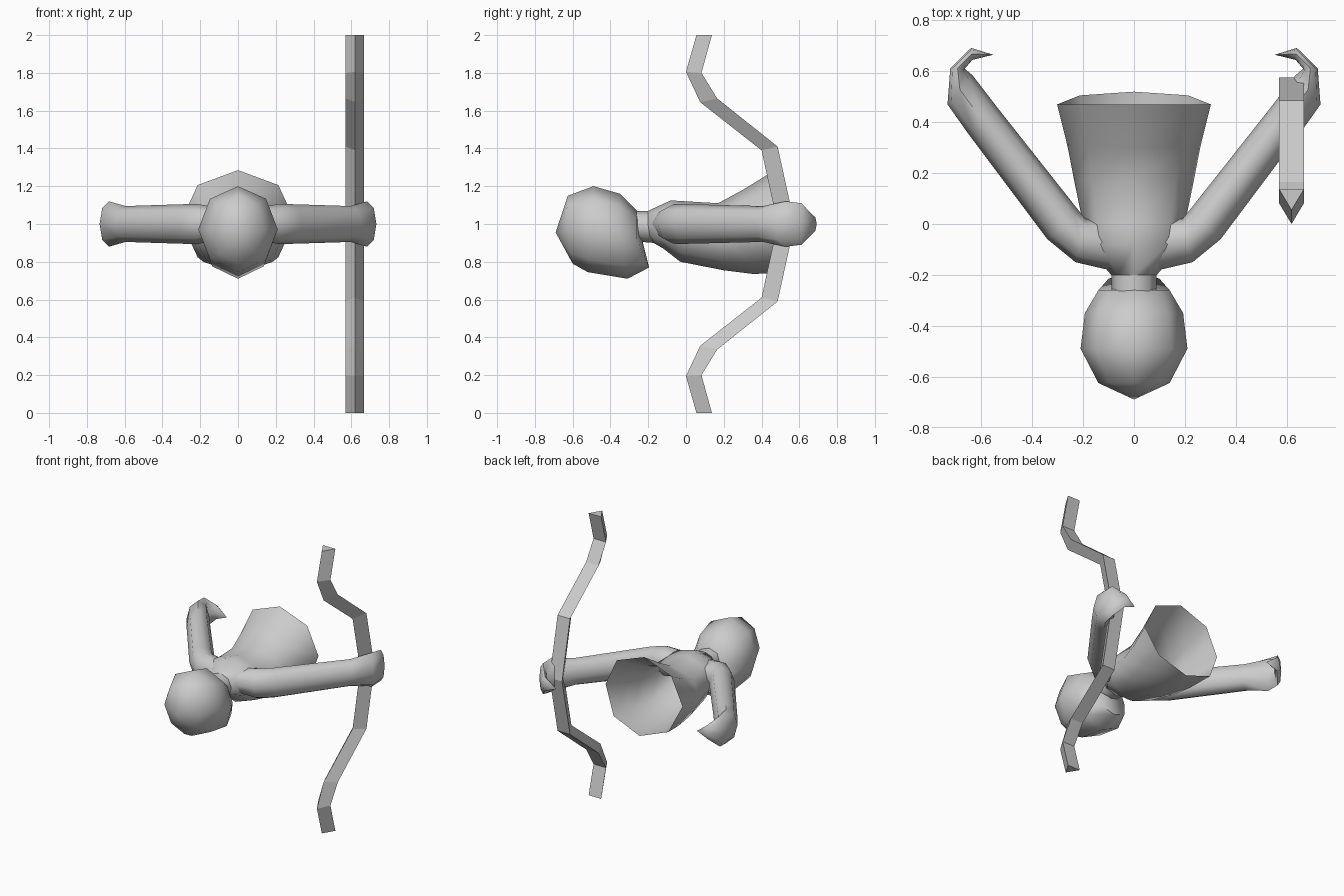
import bpy, bmesh
from math import sin, cos, pi, radians
from mathutils import Vector

if "Cube" in bpy.data.objects:
    bpy.data.objects.remove(bpy.data.objects["Cube"])


def loft(name, rings, tip_start=None, tip_end=None, cap_start=False, cap_end=False, smooth=60):
    """Skin a list of equal-sized vertex rings, with optional pole tips or caps."""
    bm = bmesh.new()
    rows = [[bm.verts.new(p) for p in r] for r in rings]
    n = len(rows[0])
    for a, b in zip(rows, rows[1:]):
        for i in range(n):
            j = (i + 1) % n
            bm.faces.new((a[i], a[j], b[j], b[i]))
    for tip, row in ((tip_start, rows[0]), (tip_end, rows[-1])):
        if tip:
            v = bm.verts.new(tip)
            for i in range(n):
                bm.faces.new((row[i], row[(i + 1) % n], v))
    if cap_start:
        bm.faces.new(rows[0])
    if cap_end:
        bm.faces.new(rows[-1])
    bmesh.ops.recalc_face_normals(bm, faces=bm.faces[:])
    me = bpy.data.meshes.new(name)
    bm.to_mesh(me)
    bm.free()
    ob = bpy.data.objects.new(name, me)
    bpy.context.collection.objects.link(ob)
    if smooth:
        bpy.ops.object.select_all(action='DESELECT')
        ob.select_set(True)
        bpy.context.view_layer.objects.active = ob
        bpy.ops.object.shade_smooth_by_angle(angle=radians(smooth))
    return ob


def body_ring(y_top, y_bot, half_w, z_top, z_bot, n=8):
    """Upright ring around the y axis; the lower half may slide to y_bot."""
    zc, h = (z_top + z_bot) / 2, (z_top - z_bot) / 2
    pts = []
    for i in range(n):
        s, c = sin(2 * pi * i / n), cos(2 * pi * i / n)
        y = y_top + (y_bot - y_top) * max(0, -c)
        pts.append((half_w * s, y, zc + h * c))
    return pts


def limb_ring(inner, outer, h, side, z=1.0, n=8):
    """Ring spanning an inner and an outer plan point."""
    a, b = Vector(inner), Vector(outer)
    m, d = (a + b) / 2, (b - a) / 2
    return [(side * (m.x + d.x * cos(t)), m.y + d.y * cos(t), z + h * sin(t))
            for t in (2 * pi * i / n for i in range(n))]


# head
loft("head", [body_ring(-0.625, -0.60, 0.14, 1.15, 0.79),
              body_ring(-0.49, -0.52, 0.21, 1.20, 0.745),
              body_ring(-0.35, -0.31, 0.193, 1.16, 0.71),
              body_ring(-0.26, -0.195, 0.14, 1.07, 0.77)],
     tip_start=(0, -0.69, 0.955), tip_end=(0, -0.24, 0.95))

# neck
loft("neck", [body_ring(-0.30, -0.30, 0.088, 1.07, 0.91),
              body_ring(-0.17, -0.17, 0.088, 1.07, 0.90)])

# open-ended torso flaring towards the hem
loft("torso", [body_ring(-0.20, -0.19, 0.09, 1.07, 0.91),
               body_ring(-0.08, -0.12, 0.19, 1.125, 0.87),
               body_ring(0.0, -0.03, 0.20, 1.12, 0.80),
               body_ring(0.17, 0.20, 0.235, 1.11, 0.755),
               body_ring(0.30, 0.36, 0.26, 1.18, 0.735),
               body_ring(0.47, 0.52, 0.302, 1.285, 0.745)],
     cap_start=True)

# arms with curled mitten hands: inner point, outer point, half height
arm = [((0.06, 0.03), (0.08, -0.185), 0.08),
       ((0.19, 0.02), (0.23, -0.15), 0.105),
       ((0.215, 0.05), (0.34, -0.06), 0.105),
       ((0.535, 0.455), (0.655, 0.36), 0.095),
       ((0.635, 0.585), (0.733, 0.47), 0.12),
       ((0.665, 0.61), (0.722, 0.612), 0.11),
       ((0.635, 0.645), (0.64, 0.692), 0.05)]
for label, side in (("right", 1), ("left", -1)):
    loft(label + "_arm", [limb_ring(a, b, h, side) for a, b, h in arm],
         tip_end=(side * 0.553, 0.665, 0.985), cap_start=True)

# bow: triangular section swept down a profile mirrored about z = 1
half = [(0.055, 0.137, 2.0, 2.0), (0.0, 0.082, 1.805, 1.80), (0.075, 0.165, 1.645, 1.665),
        (0.40, 0.485, 1.39, 1.41)]
path = half + [(0.485, 0.575, 1.0, 1.0)]
path += [(f, b, 2 - zf, 2 - zb) for f, b, zf, zb in reversed(half)]
loft("bow", [[(0.57, b, zb), (0.668, b, zb), (0.619, f, zf)] for f, b, zf, zb in path],
     cap_start=True, cap_end=True, smooth=None)
